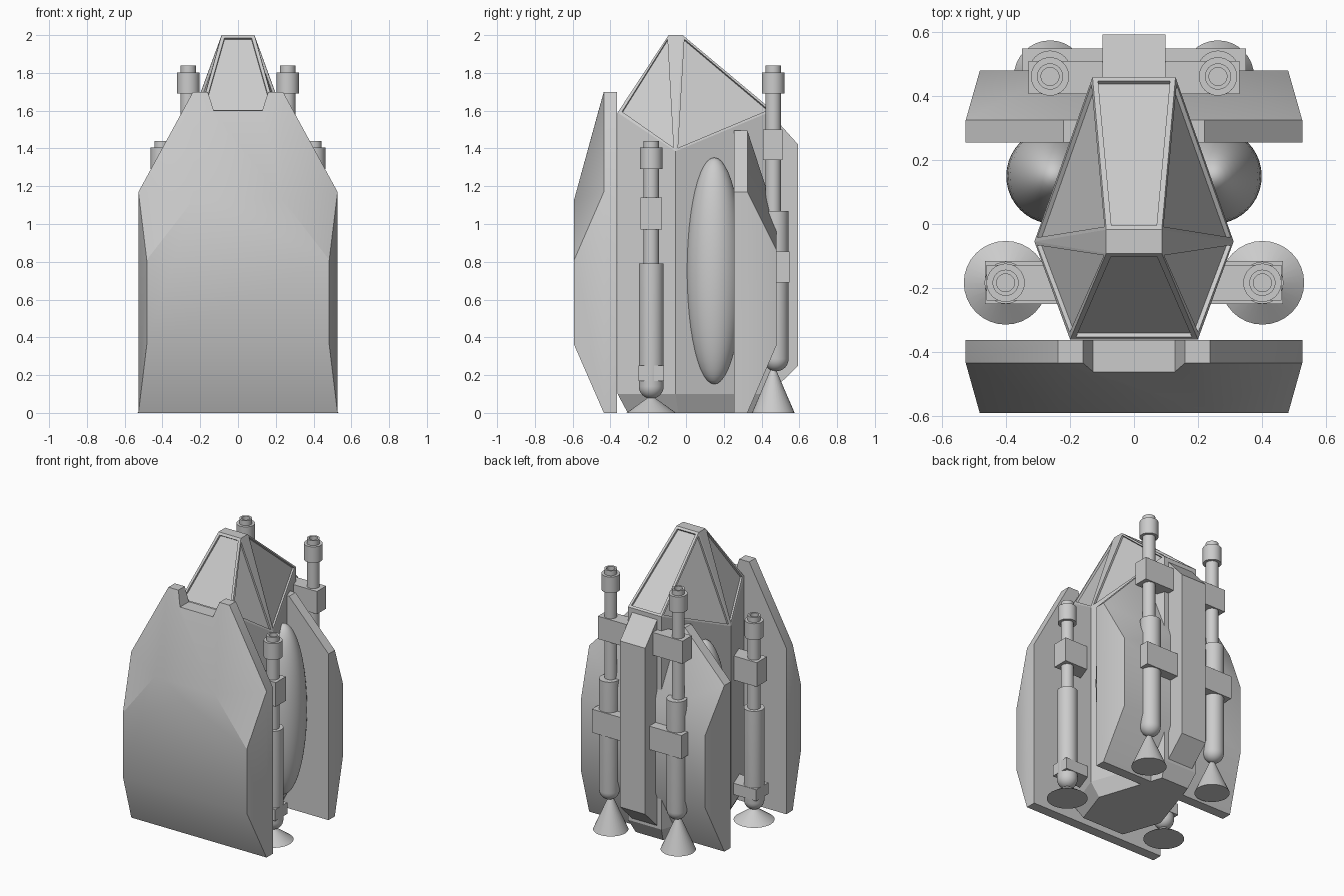
import bpy, bmesh, math
from mathutils import Vector

cube = bpy.data.objects.get("Cube")
if cube:
    bpy.data.objects.remove(cube, do_unlink=True)

grey = bpy.data.materials.new("hull_grey")
grey.use_nodes = True
grey.diffuse_color = (0.6, 0.6, 0.6, 1)
grey.node_tree.nodes["Principled BSDF"].inputs["Base Color"].default_value = (0.6, 0.6, 0.6, 1)


def finish(name, bm, smooth=True):
    bmesh.ops.recalc_face_normals(bm, faces=bm.faces[:])
    mesh = bpy.data.meshes.new(name)
    bm.to_mesh(mesh)
    bm.free()
    mesh.materials.append(grey)
    ob = bpy.data.objects.new(name, mesh)
    bpy.context.collection.objects.link(ob)
    if smooth:
        bpy.ops.object.select_all(action='DESELECT')
        ob.select_set(True)
        bpy.context.view_layer.objects.active = ob
        bpy.ops.object.shade_smooth_by_angle(angle=math.radians(30))
    return ob


def box(name, lo, hi):
    bm = bmesh.new()
    bmesh.ops.create_cube(bm, size=1)
    lo, hi = Vector(lo), Vector(hi)
    for v in bm.verts:
        v.co = (lo + hi) / 2 + v.co * (hi - lo)
    finish(name, bm, False)


def lathe(name, profile, x, y, steps=32):
    """Turn (radius, z) points around a vertical axis."""
    bm = bmesh.new()
    vs = [bm.verts.new((r, 0, z)) for r, z in profile]
    es = [bm.edges.new(p) for p in zip(vs, vs[1:])]
    bmesh.ops.spin(bm, geom=vs + es, cent=(0, 0, 0), axis=(0, 0, 1),
                   angle=math.tau, steps=steps)
    bmesh.ops.remove_doubles(bm, verts=bm.verts[:], dist=0.0005)
    bmesh.ops.translate(bm, verts=bm.verts[:], vec=(x, y, 0))
    finish(name, bm)


def both(half):
    return half + [(-p[0],) + tuple(p[1:]) for p in reversed(half)]


# Hexagonal hull with a faceted canopy
def hull():
    bm = bmesh.new()
    rim = both([(0.2, -0.362, 1.59), (0.312, -0.055, 1.385), (0.13, 0.46, 1.6)])
    top = [bm.verts.new(p) for p in rim]
    low = [bm.verts.new((x, y, 0.1)) for x, y, z in rim]
    base = [bm.verts.new((x * 0.82, 0.05 + (y - 0.05) * 0.87, 0)) for x, y, z in rim]
    apex = [bm.verts.new(p) for p in both([(0.087, -0.092, 2), (0.087, -0.018, 2)])]
    bm.faces.new(base)
    bm.faces.new(apex)
    for i in range(6):
        j = (i + 1) % 6
        bm.faces.new((base[i], base[j], low[j], low[i]))
        bm.faces.new((low[i], low[j], top[j], top[i]))
    a, b, c, d = apex
    panes = [bm.faces.new(f) for f in (
        (top[5], top[0], a, d), (top[2], top[3], c, b),
        (top[0], top[1], a), (top[1], top[2], b),
        (top[4], top[5], d), (top[3], top[4], c))]
    bm.faces.new((top[1], b, a))
    bm.faces.new((top[4], d, c))
    bmesh.ops.recalc_face_normals(bm, faces=bm.faces[:])
    # Recessed window panes
    bmesh.ops.inset_individual(bm, faces=panes, thickness=0.024)
    bmesh.ops.inset_individual(bm, faces=panes, thickness=0.0008, depth=-0.014)
    finish("hull_and_canopy", bm, False)


# Armour plate: flat back, raised faceted front
def armour(name, outline, panel, y_back, y_edge, y_face):
    bm = bmesh.new()
    pts = both(outline)
    n = len(pts)
    back = [bm.verts.new((x, y_back, z)) for x, z, out in pts]
    edge = [bm.verts.new((x, y_edge + out, z)) for x, z, out in pts]
    face = [bm.verts.new((x, y_face, z)) for x, z in both(panel)]
    bm.faces.new(back)
    bm.faces.new(face)
    for i in range(n):
        j = (i + 1) % n
        bm.faces.new((back[i], back[j], edge[j], edge[i]))
    bm.faces.new((edge[0], edge[-1], face[-1], face[0]))
    for i in range(2):
        bm.faces.new((edge[i], edge[i + 1], face[i + 1], face[i]))
        bm.faces.new((edge[-1 - i], edge[-2 - i], face[-2 - i], face[-1 - i]))
    bm.faces.new(edge[2:n - 2] + [face[3], face[2]])
    finish(name, bm)


hull()
armour("front_armour",
       [(0.527, 0, 0), (0.527, 1.17, 0), (0.238, 1.7, 0), (0.16, 1.7, 0), (0.128, 1.6, -0.028)],
       [(0.483, 0.36), (0.483, 0.81), (0.235, 1.13)], -0.364, -0.435, -0.592)
armour("rear_armour",
       [(0.527, 0, 0), (0.527, 1.17, 0), (0.22, 1.495, 0)],
       [(0.483, 0.36), (0.483, 0.86), (0.235, 1.02)], 0.255, 0.325, 0.48)

# Rear spine, extruded from its side profile
bm = bmesh.new()
side = [(0.4, 1.59), (0.46, 1.57), (0.594, 1.42), (0.594, 0.25), (0.44, 0.1), (0.4, 0.1)]
walls = [[bm.verts.new((x, y, z)) for y, z in side] for x in (-0.098, 0.098)]
for w in walls:
    bm.faces.new(w)
for i in range(len(side)):
    j = (i + 1) % len(side)
    bm.faces.new((walls[0][i], walls[0][j], walls[1][j], walls[1][i]))
finish("rear_spine", bm, False)


def thruster(name, x, y, body_y, cone, dome_z, body_top, cap_z, tip_z):
    """cone = (base radius, height)"""
    lathe(name + "_nozzle", [(0, 0), (cone[0], 0), (0.012, cone[1]), (0, cone[1])], x, y)
    r = 0.066
    dome = [(r * math.sin(t * math.pi / 16), dome_z + r - r * math.cos(t * math.pi / 16))
            for t in range(9)]
    lathe(name + "_body", dome + [(r, body_top), (0, body_top)], x, body_y)
    neck = tip_z - 0.035
    lathe(name + "_rod", [(0, body_top - 0.02), (0.041, body_top - 0.02), (0.041, cap_z),
                          (0.06, cap_z), (0.06, neck), (0.041, neck), (0.041, tip_z),
                          (0.028, tip_z), (0.028, tip_z - 0.03), (0, tip_z - 0.03)], x, y)


for s, label in ((1, "left"), (-1, "right")):
    def bracket(name, x0, x1, y0, y1, z0, z1):
        a, b = sorted((s * x0, s * x1))
        box(label + name, (a, y0, z0), (b, y1, z1))

    # Side tank
    tank = [(0.15 * math.sin(t * math.pi / 24), 0.752 - 0.6 * math.cos(t * math.pi / 24))
            for t in range(25)]
    lathe(label + "_tank", tank, s * 0.25, 0.15, 40)

    # Front thruster and its brackets
    thruster(label + "_front_thruster", s * 0.402, -0.184, -0.184,
             (0.131, 0.085), 0.075, 0.79, 1.29, 1.44)
    bracket("_front_upper_bracket", 0.2, 0.462, -0.24, -0.128, 0.97, 1.14)
    bracket("_front_lower_bracket", 0.2, 0.466, -0.251, -0.116, 0.17, 0.25)

    # Rear thruster and its brackets
    thruster(label + "_rear_thruster", s * 0.263, 0.462, 0.477,
             (0.113, 0.235), 0.22, 1.07, 1.69, 1.838)
    bracket("_rear_upper_bracket", 0.08, 0.33, 0.407, 0.51, 1.34, 1.5)
    bracket("_rear_lower_bracket", 0.08, 0.35, 0.46, 0.549, 0.69, 0.855)
